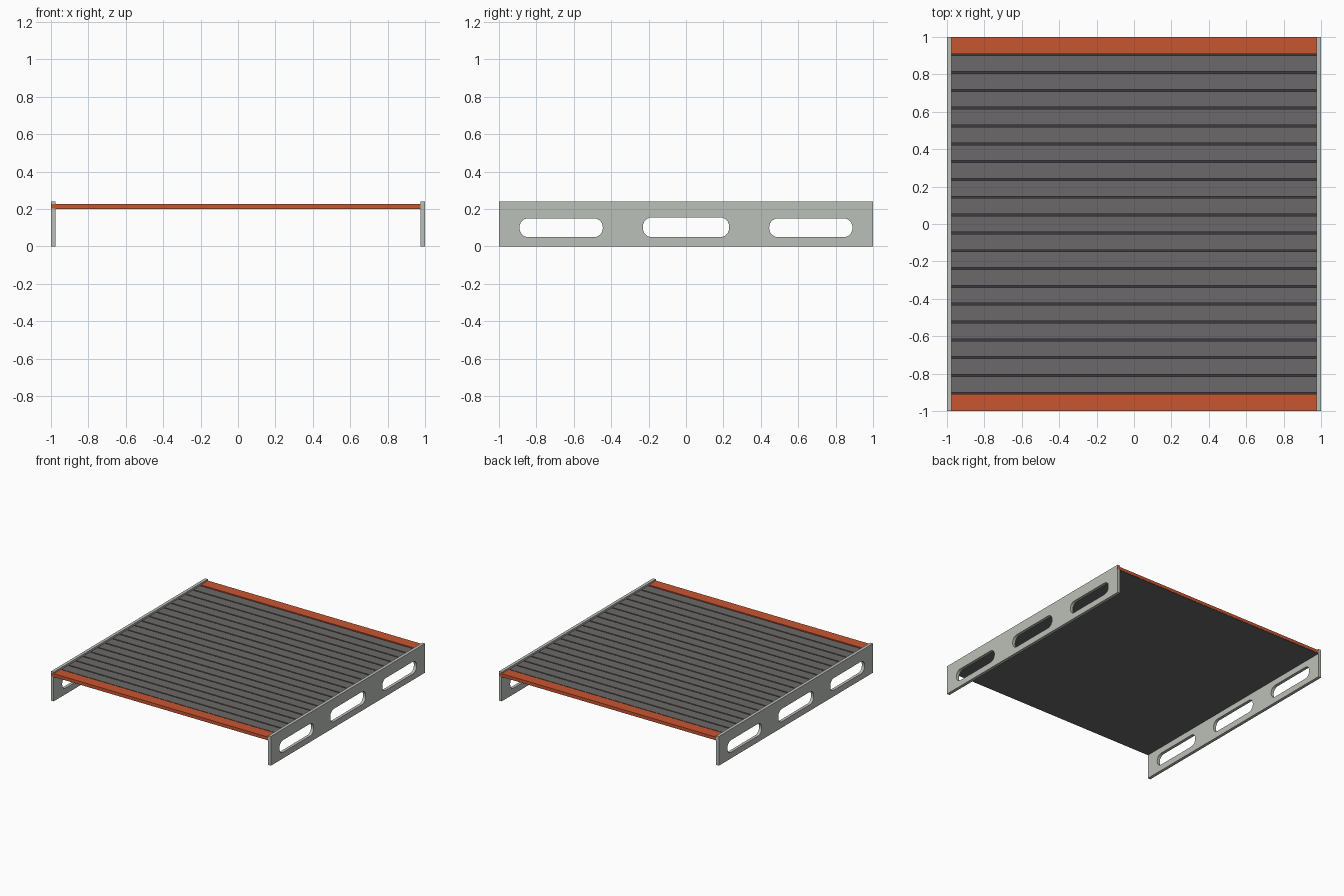
import bpy, math
from mathutils import Matrix

if "Cube" in bpy.data.objects:
    bpy.data.objects.remove(bpy.data.objects["Cube"])


def material(name, rgb):
    m = bpy.data.materials.new(name)
    m.diffuse_color = (*rgb, 1)
    m.use_nodes = True
    m.node_tree.nodes["Principled BSDF"].inputs["Base Color"].default_value = m.diffuse_color
    return m


PALE = material("pale_grey", (0.50, 0.53, 0.48))
GREY = material("slat_grey", (0.147, 0.141, 0.138))
DARK = material("groove_dark", (0.045, 0.042, 0.05))
ORANGE = material("orange", (0.584, 0.091, 0.03))


def add_object(name, mesh, *mats):
    for m in mats:
        mesh.materials.append(m)
    ob = bpy.data.objects.new(name, mesh)
    bpy.context.collection.objects.link(ob)
    return ob


def box(name, x0, x1, y0, y1, z0, z1, *mats):
    mesh = bpy.data.meshes.new(name)
    v = [(x, y, z) for x in (x0, x1) for y in (y0, y1) for z in (z0, z1)]
    f = [(0, 1, 3, 2), (4, 6, 7, 5), (0, 4, 5, 1), (2, 3, 7, 6), (0, 2, 6, 4), (1, 5, 7, 3)]
    mesh.from_pydata(v, [], f)
    return add_object(name, mesh, *mats)


def rounded(u0, u1, v0, v1, r, steps=6):
    pts = []
    for i, (u, v) in enumerate([(u1 - r, v1 - r), (u0 + r, v1 - r), (u0 + r, v0 + r), (u1 - r, v0 + r)]):
        for s in range(steps + 1):
            a = math.pi / 2 * (i + s / steps)
            pts.append((u + r * math.cos(a), v + r * math.sin(a)))
    return pts


def side_panel(name, x):
    # flat outline with three slots, given thickness by the curve
    cu = bpy.data.curves.new(name, 'CURVE')
    cu.dimensions = '2D'
    cu.fill_mode = 'BOTH'
    cu.extrude = 0.0125
    loops = [[(-1, 0), (1, 0), (1, 0.24), (-1, 0.24)],
             rounded(-0.89, -0.445, 0.05, 0.15, 0.047),
             rounded(-0.23, 0.23, 0.05, 0.155, 0.047),
             rounded(0.445, 0.89, 0.05, 0.15, 0.047)]
    for pts in loops:
        sp = cu.splines.new('POLY')
        sp.points.add(len(pts) - 1)
        for p, (u, v) in zip(sp.points, pts):
            p.co = (u, v, 0, 1)
        sp.use_cyclic_u = True
    tmp = bpy.data.objects.new("outline", cu)
    mesh = bpy.data.meshes.new_from_object(tmp)
    bpy.data.objects.remove(tmp)
    # local x -> y, local y -> z, local z -> x
    mesh.transform(Matrix(((0, 0, 1, x), (1, 0, 0, 0), (0, 1, 0, 0), (0, 0, 0, 1))))
    for p in mesh.polygons:
        p.use_smooth = False
    mesh.materials.clear()
    add_object(name, mesh, PALE)


side_panel("left_side_panel", -0.9875)
side_panel("right_side_panel", 0.9875)

# deck plate: grey below, dark on top where it shows in the grooves
deck = box("deck_plate", -0.975, 0.975, -0.999, 0.999, 0.2, 0.203, GREY, DARK)
for p in deck.data.polygons:
    p.material_index = 1 if p.normal.z > 0.5 else 0

# slats
pitch, gap = 1.81 / 19, 0.010
for i in range(19):
    y = -0.905 + pitch * i
    box(f"slat_{i + 1}", -0.975, 0.975, y + gap / 2, y + pitch - gap / 2, 0.203, 0.225, GREY)

# orange end bars, each lapping over one side panel
box("front_bar", -1, 0.975, -1.001, -0.91, 0.203, 0.228, ORANGE)
box("back_bar", -0.975, 1, 0.91, 1.001, 0.203, 0.228, ORANGE)
